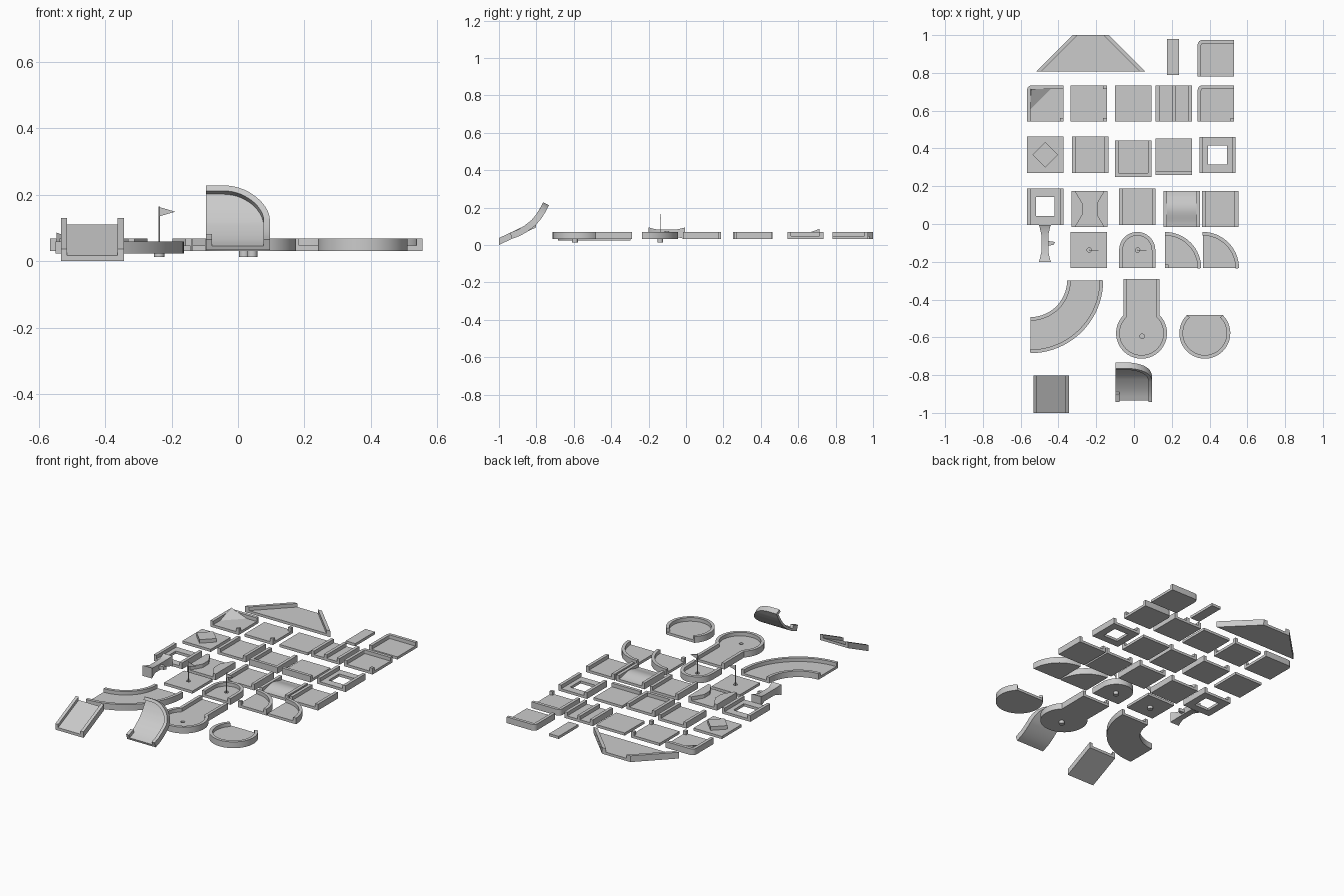
import bpy, bmesh, math
from mathutils import Vector

if "Cube" in bpy.data.objects:
    bpy.data.objects.remove(bpy.data.objects["Cube"])

Z0, ZF, Z1 = .031, .047, .069      # underside, floor, wall top
H, T = .096, .019                  # half tile, wall thickness


def mesh(name, verts, faces):
    me = bpy.data.meshes.new(name)
    me.from_pydata([tuple(v) for v in verts], [], faces)
    bm = bmesh.new()
    bm.from_mesh(me)
    bmesh.ops.recalc_face_normals(bm, faces=bm.faces)
    bm.to_mesh(me)
    bm.free()
    ob = bpy.data.objects.new(name, me)
    bpy.context.collection.objects.link(ob)
    return ob


def loft(name, rings):
    n = len(rings[0])
    faces = [tuple(range(n)), tuple((len(rings) - 1) * n + i for i in range(n))]
    for r in range(len(rings) - 1):
        for i in range(n):
            j = (i + 1) % n
            faces.append((r*n + i, r*n + j, r*n + n + j, r*n + n + i))
    return mesh(name, [p for r in rings for p in r], faces)


def prism(name, pts, z0=Z0, z1=ZF):
    return loft(name, [[(x, y, z) for x, y in pts] for z in (z0, z1)])


def box(name, x0, x1, y0, y1, z0=Z0, z1=ZF):
    return prism(name, [(x0, y0), (x1, y0), (x1, y1), (x0, y1)], z0, z1)


def arc(cx, cy, r, a0, a1, n=16):
    return [(cx + r * math.cos(math.radians(a0 + (a1 - a0) * i / n)),
             cy + r * math.sin(math.radians(a0 + (a1 - a0) * i / n))) for i in range(n + 1)]


def wall(name, path, z0=ZF, z1=Z1, fn=lambda x, y, z: (x, y, z)):
    """Wall along a path, thickness on its left-hand side."""
    P = [Vector(p) for p in path]
    N = [Vector((a.y - b.y, b.x - a.x)).normalized() for a, b in zip(P, P[1:])]
    rings = []
    for i, p in enumerate(P):
        a, b = N[max(i - 1, 0)], N[min(i, len(N) - 1)]
        m = (a + b).normalized()
        q = p + m * T / max(m.dot(a), .3)
        rings.append([fn(*c, z) for c, z in ((p, z0), (p, z1), (q, z1), (q, z0))])
    return loft(name, rings)


def cyl(name, x, y, r, z0, z1, n=16):
    return prism(name, arc(x, y, r, 0, 360 - 360 / n, n - 1), z0, z1)


def cut(obs, cutter):
    for ob in obs:
        m = ob.modifiers.new("cut", 'BOOLEAN')
        m.operation, m.object, m.solver = 'DIFFERENCE', cutter, 'EXACT'
        bpy.context.view_layer.objects.active = ob
        bpy.ops.object.modifier_apply(modifier=m.name)
    bpy.data.objects.remove(cutter)


def tile(name, cx, cy, sides="", posts=(), floor=True):
    l, r, b, t = cx - H, cx + H, cy - H, cy + H
    ob = box(name + "_floor", l, r, b, t) if floor else None
    edges = {"L": (l, l + T, b, t), "R": (r - T, r, b, t),
             "B": (l, r, b, b + T), "T": (l, r, t - T, t), "M": (cx - T/2, cx + T/2, b, t)}
    for s in sides:
        e = edges[s]
        if s in "BT" and "L" in sides:
            e = (l + T, r - T) + e[2:]
        box(name + "_wall_" + s, *e, ZF, Z1)
    for sx, sy in posts:
        x, y = cx + sx * (H - T/2), cy + sy * (H - T/2)
        box(name + "_post", x - T/2, x + T/2, y - T/2, y + T/2, ZF, Z1)
    return ob


def corner(name, cx, cy):
    l, r, b, t = cx - H, cx + H, cy - H, cy + H
    path = [(r, t)] + arc(l + .025, t - .025, .025, 90, 180, 6) + [(l, b)]
    prism(name + "_floor", path + [(r, b)])
    wall(name + "_wall", path)


def cup(name, floor, x, y):
    c = cyl(name + "_cup", x, y, .0155, .012, Z0 + .001)
    cut([floor, c], cyl("cutter", x, y, .012, .015, .1))


def flag(name, x, y):
    cyl(name + "_pole", x, y, .0022, .014, .165, 8)
    loft(name + "_cloth", [[(x, y + d, .163), (x, y + d, .135), (x + .048, y + d, .149)]
                           for d in (-.0015, .0015)])


# Back row: funnel, gap strip, corner
prism("funnel_floor", [(-.517, .808), (.058, .808), (-.133, 1), (-.325, 1)])
for s in (1, -1):
    m = -.2295
    prism("funnel_wall", [(m + s * a, y) for a, y in
                          ((.2875, .808), (.0955, 1), (.0685, 1), (.2605, .808))], ZF, Z1)
box("gap_strip", .174, .238, .79, .98)
corner("corner_a", .433, .878)

# Second row
corner("hill_corner", -.47, .638)
mesh("corner_hill", [(-.548, .716, ZF), (-.44, .716, ZF), (-.548, .608, ZF), (-.546, .714, .086)],
     [(0, 1, 2), (0, 1, 3), (1, 2, 3), (2, 0, 3)])
tile("hill_corner_inner", -.47, .638, posts=[(1, -1)], floor=False)
tile("opening", -.24, .638, posts=[(1, 1), (1, -1)])
tile("open", -.004, .638)
tile("split", .211, .638, "LRM")
corner("corner_b", .433, .638)
tile("corner_b_inner", .433, .638, posts=[(1, -1)], floor=False)

# Third row
tile("diamond", -.47, .367)
prism("diamond_block", [(-.47, .3), (-.403, .367), (-.47, .434), (-.537, .367)], ZF, Z1)
tile("straight_a", -.232, .367, "LR")
tile("end", -.004, .346, "LRB")
tile("side", .211, .356, "B")
for nm, cx, cy in (("hole_tile_a", .442, .365), ("hole_tile_b", -.47, .092)):
    f = tile(nm, cx, cy, "LR")
    cut([f], box("cutter", cx - .05, cx + .05, cy - .05, cy + .05, 0, .1))

# Fourth row: narrowing lane, straights, bump
tile("narrow", -.235, .079)
for s in (1, -1):
    prism("narrow_wall", [(-.235 + s * a, .079 + b) for a, b in
                          ((H, -H), (H, H), (.077, H), (.038, .03), (.038, -.03), (.077, -H))], ZF, Z1)
tile("straight_b", .017, .092, "LR")
tile("bump", .253, .079, "LR")
rings = []
for i in range(13):
    y, z = .079 - H + 2 * H * i / 12, ZF + .009 * (1 - math.cos(math.pi * i / 6))
    rings.append([(.157 + T, y, Z0 + .004), (.349 - T, y, Z0 + .004), (.349 - T, y, z), (.157 + T, y, z)])
loft("bump_hump", rings)
tile("straight_c", .456, .079, "LR")

# Flared square blade with a knob
loft("flared_bar", [[(-.472 + a * h, y, .0625 + b * h) for a, b in ((-1, -1), (1, -1), (1, 1), (-1, 1))]
                    for y, h in ((-.2, .032), (-.19, .028), (-.15, .019), (-.055, .019), (-.015, .028), (-.005, .032))])
prism("bar_knob", [(-.455, -.115), (-.425, -.11), (-.418, -.095), (-.455, -.09)], .053, .072)

# Flag tiles
f = tile("hole_open", -.239, -.138)
cup("hole_open", f, -.237, -.138)
flag("flag_a", -.237, -.138)
path = [(.113, -.234)] + arc(.017, -.138, H, 0, 180) + [(-.079, -.234)]
f = prism("hole_round_floor", path)
wall("hole_round_wall", path)
cup("hole_round", f, .019, -.138)
flag("flag_b", .019, -.138)

# Quarter-round corners
for nm, x in (("round_corner_a", .164), ("round_corner_b", .364)):
    a = arc(x, -.234, .192, 0, 90)
    prism(nm + "_floor", [(x, -.234)] + a)
    wall(nm + "_wall", a)
box("round_corner_post", .164, .164 + T, -.234, -.234 + T, ZF, Z1)

# Large curved lane (sits slightly lower)
cx, cy = -.549, -.298
out, inn = arc(cx, cy, .386, -90, 0, 20), arc(cx, cy, .195, 0, -90, 20)
prism("large_curve_floor", out + inn, .023, .038)
wall("large_curve_outer", out, .038, .06)
wall("large_curve_inner", inn, .038, .06)

# Lane ending in a round green, and a separate round end
path = [(-.056, -.29)] + arc(.04, -.578, .135, 134.7, 405.3, 32) + [(.136, -.29)]
f = prism("green_floor", path)
wall("green_wall", path)
cup("green", f, .043, -.594)
path = arc(.375, -.578, .135, 134.7, 405.3, 32)
prism("round_end_floor", path)
wall("round_end_wall", path)


# Straight ramp
def slope(name, x0, x1, a, b):
    loft(name, [[(x, -1, a), (x, -1, b), (x, -.803, b + .093), (x, -.803, a + .093)] for x in (x0, x1)])


slope("ramp_floor", -.533, -.343, 0, .017)
for x in (-.533, -.343 - T):
    slope("ramp_wall", x, x + T, .017, .037)

# Banked ramp: rounded-corner tile bent up along a curve
PR = [Vector(p) for p in ((-.93, .033), (-.89, .047), (-.85, .07), (-.805, .104),
                          (-.775, .139), (-.752, .175), (-.733, .212))]
D = [0]
for a, b in zip(PR, PR[1:]):
    D.append(D[-1] + (b - a).length)
L, R = D[-1], .14
NR = []
for i in range(len(PR)):
    d = (PR[min(i + 1, len(PR) - 1)] - PR[max(i - 1, 0)]).normalized()
    NR.append(Vector((-d.y, d.x)))


def bend(u, v, w):
    i = max(k for k in range(len(D) - 1) if D[k] <= max(v, 0))
    f = (v - D[i]) / (D[i + 1] - D[i])
    p = PR[i].lerp(PR[i + 1], f) + NR[i].lerp(NR[i + 1], f).normalized() * w
    return (u, p.x, p.y)


edge = arc(.096 - R, L - R, R, 0, 90, 14)
line = [(.096, (L - R) * i / 6) for i in range(6)] + edge
loft("bank_floor", [[bend(-.097, v, 0), bend(u, v, 0), bend(u, v, .014), bend(-.097, v, .014)] for u, v in line])
wall("bank_wall", line + [(-.097, L)], .014, .035, bend)
wall("bank_post", [(-.097, .05 - .01 * i) for i in range(6)], .014, .035, bend)

# Smooth only the curved surfaces
for ob in bpy.data.objects:
    ob.select_set(True)
    bpy.context.view_layer.objects.active = ob
bpy.ops.object.shade_smooth_by_angle(angle=math.radians(30))
